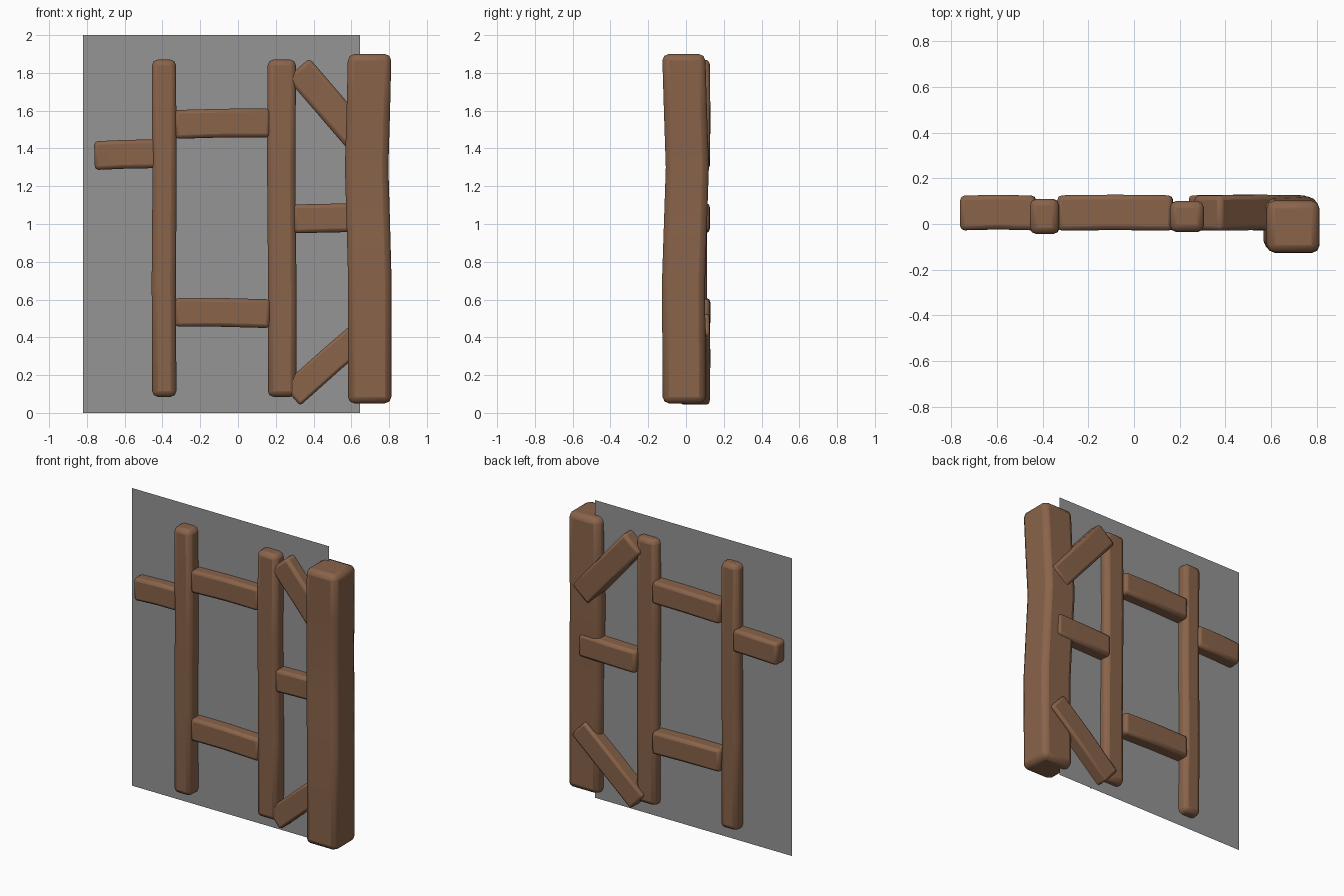
import bpy, bmesh, math
from mathutils import Vector

old = bpy.data.objects.get("Cube")
if old:
    bpy.data.objects.remove(old, do_unlink=True)


def material(name, rgb):
    m = bpy.data.materials.new(name)
    m.use_nodes = True
    m.diffuse_color = (*rgb, 1)
    m.node_tree.nodes["Principled BSDF"].inputs["Base Color"].default_value = (*rgb, 1)
    return m


wood = material("brown wood", (0.25, 0.125, 0.068))
grey = material("grey pane", (0.3, 0.3, 0.3))


def add_object(name, bm, mat):
    mesh = bpy.data.meshes.new(name)
    bm.to_mesh(mesh)
    bm.free()
    mesh.materials.append(mat)
    ob = bpy.data.objects.new(name, mesh)
    bpy.context.collection.objects.link(ob)
    return ob


def beam(name, path, width, depth, bevel):
    """Loft a squared timber along a path lying near the XZ plane."""
    pts = [Vector(p) for p in path]
    along = pts[-1] - pts[0]
    across = Vector((along.z, 0, -along.x)).normalized() * width / 2
    deep = Vector((0, depth / 2, 0))
    bm = bmesh.new()
    rings = [[bm.verts.new(p + across * a + deep * b)
              for a, b in ((-1, -1), (1, -1), (1, 1), (-1, 1))] for p in pts]
    for lo, hi in zip(rings, rings[1:]):
        for i in range(4):
            j = (i + 1) % 4
            bm.faces.new((lo[i], lo[j], hi[j], hi[i]))
    bm.faces.new(rings[0])
    bm.faces.new(rings[-1])
    bmesh.ops.recalc_face_normals(bm, faces=bm.faces)
    ob = add_object(name, bm, wood)
    mod = ob.modifiers.new("Worn edges", 'BEVEL')
    mod.width = bevel
    mod.segments = 2
    mod.limit_method = 'ANGLE'
    mod.angle_limit = math.radians(40)
    bpy.ops.object.select_all(action='DESELECT')
    bpy.context.view_layer.objects.active = ob
    ob.select_set(True)
    bpy.ops.object.shade_smooth_by_angle(angle=math.radians(40))
    return ob


def bowed(start, end, sag):
    """Three point path whose middle is pushed by sag."""
    a, b = Vector(start), Vector(end)
    return [a, (a + b) / 2 + Vector(sag), b]


# Upright posts
beam("corner_post", [(0.697, -0.01, 0.05), (0.698, -0.013, 0.7), (0.69, -0.003, 1.0),
                     (0.681, 0.007, 1.3), (0.69, -0.003, 1.6), (0.697, -0.012, 1.9)],
     0.23, 0.228, 0.035)
beam("middle_post", [(0.233, 0.033, 0.085), (0.235, 0.033, 0.6),
                     (0.229, 0.033, 1.3), (0.232, 0.033, 1.87)], 0.15, 0.135, 0.03)
beam("outer_post", [(-0.39, 0.033, 0.085), (-0.393, 0.033, 0.7),
                    (-0.389, 0.033, 1.2), (-0.392, 0.033, 1.87)], 0.128, 0.155, 0.03)

# Cross rails
Y = 0.048
beam("outer_rail", bowed((-0.76, Y, 1.362), (-0.43, Y, 1.372), (0, 0.004, 0.002)),
     0.152, 0.152, 0.02)
beam("upper_rail", bowed((-0.335, Y, 1.527), (0.17, Y, 1.535), (0, 0.003, 0.003)),
     0.152, 0.155, 0.02)
beam("lower_rail", bowed((-0.335, Y, 0.533), (0.17, Y, 0.525), (0, 0.003, 0.003)),
     0.152, 0.155, 0.02)
beam("middle_rail", bowed((0.292, Y, 1.027), (0.715, Y, 1.036), (0, 0.003, 0)),
     0.152, 0.152, 0.02)

# Diagonal braces
beam("upper_brace", bowed((0.318, Y, 1.825), (0.705, Y, 1.375), (0, 0.003, 0)),
     0.16, 0.155, 0.02)
beam("lower_brace", bowed((0.282, Y, 0.092), (0.72, Y, 0.475), (0, 0.003, 0.004)),
     0.143, 0.155, 0.015)

# Flat pane running through the frame
bm = bmesh.new()
bm.faces.new([bm.verts.new((x, 0.045, z))
              for x, z in ((-0.82, 0), (0.645, 0), (0.645, 2), (-0.82, 2))])
add_object("pane", bm, grey)
